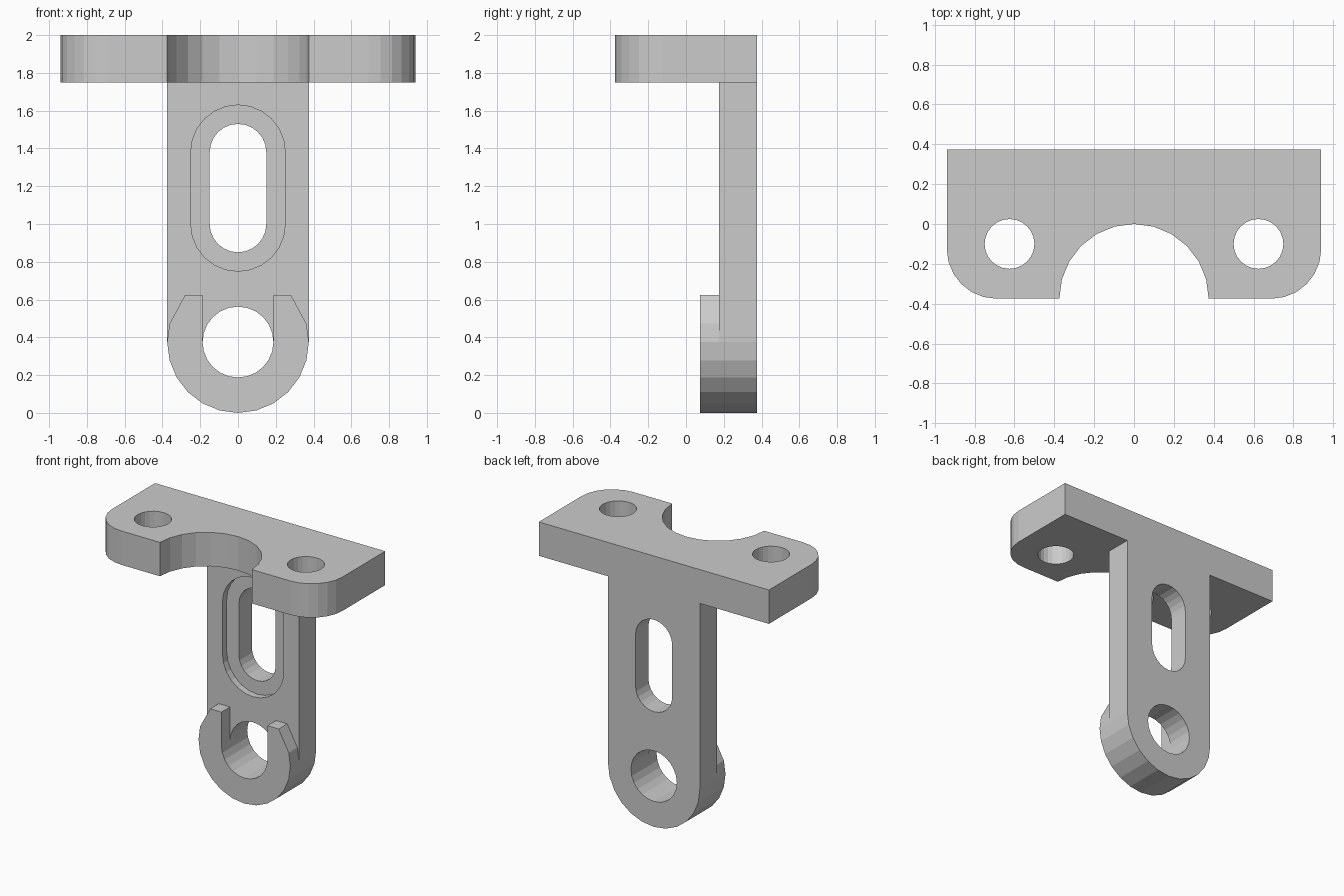
import bpy, bmesh
from math import sin, cos, radians
from mathutils import Matrix

if "Cube" in bpy.data.objects:
    bpy.data.objects.remove(bpy.data.objects["Cube"])


def arc(cx, cy, r, a0, a1, n):
    """Points along an arc, both ends included."""
    return [(cx + r * cos(radians(a0 + (a1 - a0) * i / n)),
             cy + r * sin(radians(a0 + (a1 - a0) * i / n))) for i in range(n + 1)]


def circle(cx, cy, r, n=24):
    return arc(cx, cy, r, 0, 360, n)[:-1]


def slot(r, low, high):
    return arc(0, high, r, 0, 180, 12) + arc(0, low, r, 180, 360, 12)


def prism(name, loops, start, end, upright=False):
    """Extrude an outline (first loop) with holes; upright runs along y."""
    curve = bpy.data.curves.new(name, 'CURVE')
    curve.dimensions, curve.fill_mode = '2D', 'BOTH'
    curve.extrude = (end - start) / 2
    for loop in loops:
        s = curve.splines.new('POLY')
        s.points.add(len(loop) - 1)
        for p, (x, y) in zip(s.points, loop):
            p.co = (x, y, 0, 1)
        s.use_cyclic_u = True
    tmp = bpy.data.objects.new(name + "_outline", curve)
    bpy.context.collection.objects.link(tmp)
    bpy.context.view_layer.update()
    mesh = bpy.data.meshes.new_from_object(
        tmp.evaluated_get(bpy.context.evaluated_depsgraph_get()))
    bpy.data.objects.remove(tmp)
    mid = (start + end) / 2
    if upright:
        mesh.transform(Matrix.Translation((0, mid, 0)) @ Matrix.Rotation(radians(90), 4, 'X'))
    else:
        mesh.transform(Matrix.Translation((0, 0, mid)))
    clean(mesh)
    ob = bpy.data.objects.new(name, mesh)
    bpy.context.collection.objects.link(ob)
    return ob


def clean(mesh):
    bm = bmesh.new()
    bm.from_mesh(mesh)
    bmesh.ops.remove_doubles(bm, verts=bm.verts, dist=1e-4)
    bmesh.ops.recalc_face_normals(bm, faces=bm.faces)
    for f in bm.faces:
        f.smooth = False
    bm.to_mesh(mesh)
    bm.free()


def combine(target, other, operation):
    mod = target.modifiers.new("combine", 'BOOLEAN')
    mod.operation, mod.object, mod.solver = operation, other, 'EXACT'
    bpy.context.view_layer.objects.active = target
    bpy.ops.object.modifier_apply(modifier=mod.name)
    bpy.data.objects.remove(other)


# Upright web with rounded foot, slot and pivot hole
R, BORE = 0.375, 0.1875
foot = arc(0, R, R, 180, 360, 12)
bracket = prism("bracket", [foot + [(R, 1.75), (-R, 1.75)],
                            slot(0.15, 1.0, 1.38), circle(0, R, BORE)],
                0.175, 0.375, True)

# Shallow recess around the slot
recess = prism("recess_cutter", [slot(0.25, 1.0, 1.38)], 0.1, 0.225, True)
combine(bracket, recess, 'DIFFERENCE')

# Open U-shaped boss around the pivot hole
top = 0.625
tip = (R * R - (top - R) ** 2) ** 0.5
outer = ([(-tip, top)] + arc(0, R, R, 165, 375, 14)
         + [(tip, top)])
inner = [(BORE, top)] + arc(0, R, BORE, 360, 180, 12) + [(-BORE, top)]
boss = prism("boss", [outer + inner], 0.075, 0.175, True)
combine(bracket, boss, 'UNION')

# Mounting plate with rounded front corners, half-round notch and two holes
W, D = 0.94, 0.375
outline = ([(W, D), (-W, D)] + arc(-W + 0.25, -D + 0.25, 0.25, 180, 270, 6)
           + arc(0, -D, 0.375, 180, 0, 12)
           + arc(W - 0.25, -D + 0.25, 0.25, 270, 360, 6))
holes = [circle(side * 0.625, -0.1, 0.125) for side in (-1, 1)]
plate = prism("mounting_plate", [outline] + holes, 1.75, 2.0)
combine(bracket, plate, 'UNION')
clean(bracket.data)
